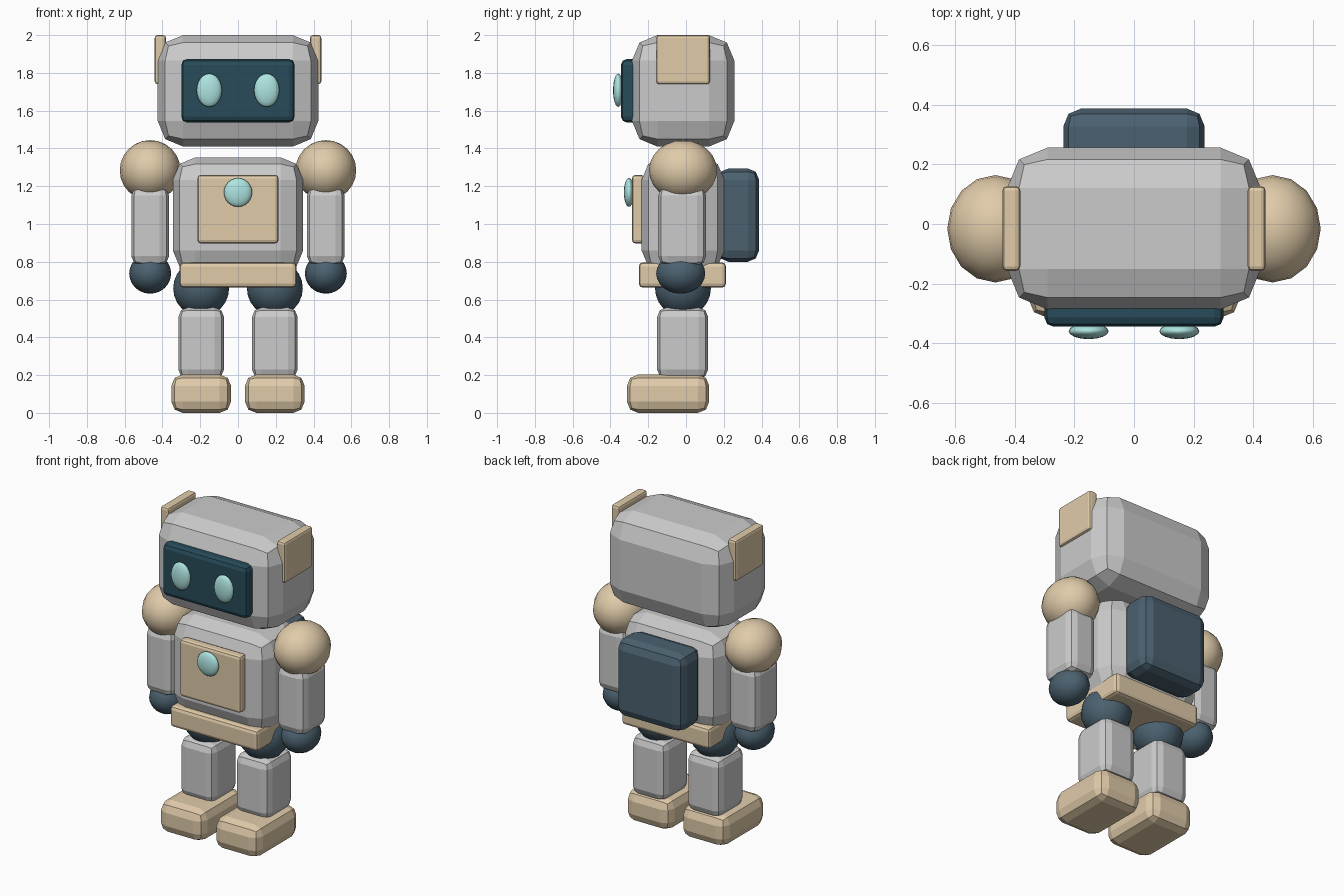
import bpy
import bmesh
from mathutils import Matrix, Vector

if "Cube" in bpy.data.objects:
    bpy.data.objects.remove(bpy.data.objects["Cube"])


def material(name, rgb):
    m = bpy.data.materials.new(name)
    m.diffuse_color = (*rgb, 1)
    m.use_nodes = True
    m.node_tree.nodes["Principled BSDF"].inputs["Base Color"].default_value = m.diffuse_color
    return m


TAN = material("tan", (0.75, 0.60, 0.40))
SLATE = material("slate", (0.07, 0.12, 0.16))
NAVY = material("navy", (0.02, 0.07, 0.10))
GLOW = material("glow", (0.42, 0.78, 0.75))
SIDES = (("left", -1), ("right", 1))
Y = -0.016  # body centre line


def finish(bm, name, mat, smooth):
    for f in bm.faces:
        f.smooth = smooth
    bmesh.ops.recalc_face_normals(bm, faces=bm.faces[:])
    me = bpy.data.meshes.new(name)
    bm.to_mesh(me)
    bm.free()
    ob = bpy.data.objects.new(name, me)
    bpy.context.collection.objects.link(ob)
    if mat:
        me.materials.append(mat)


def box(name, x, y, z, bevel, mat=None):
    """Chamfered box from (min, max) ranges, two bevel segments."""
    bm = bmesh.new()
    bmesh.ops.create_cube(bm, size=1)
    for v in bm.verts:
        v.co = Vector([(a + b) / 2 + c * (b - a) for c, (a, b) in zip(v.co, (x, y, z))])
    bmesh.ops.bevel(bm, geom=bm.edges[:], offset=bevel, offset_type='OFFSET',
                    segments=2, profile=0.5, affect='EDGES', clamp_overlap=True)
    finish(bm, name, mat, False)


def ball(name, centre, radii, mat, segments=16, rings=12):
    bm = bmesh.new()
    bmesh.ops.create_uvsphere(bm, u_segments=segments, v_segments=rings, radius=1,
                              matrix=Matrix.Translation(centre) @ Matrix.Diagonal((*radii, 1)))
    finish(bm, name, mat, True)


def span(centre, half):
    return (centre - half, centre + half)


# Head and face screen
box("head", span(0, 0.425), (-0.286, 0.256), (1.41, 2.0), 0.135)
box("face_screen", span(0, 0.30), (-0.344, -0.25), (1.538, 1.873), 0.03, NAVY)

# Torso, chest panel, belt, backpack
box("torso", span(0, 0.345), (-0.235, 0.203), (0.74, 1.353), 0.12)
box("chest_panel", span(0, 0.215), (-0.286, -0.22), (0.897, 1.26), 0.018, TAN)
ball("chest_light", (0, -0.302, 1.167), (0.075, 0.027, 0.076), GLOW)
box("belt", span(0, 0.31), (-0.25, 0.212), (0.663, 0.797), 0.022, TAN)
box("backpack", span(0, 0.237), (0.165, 0.387), (0.80, 1.294), 0.06, SLATE)

# Paired parts
for side, s in SIDES:
    ball(f"{side}_eye", (s * 0.152, -0.359, 1.708), (0.067, 0.027, 0.088), GLOW)
    box(f"{side}_ear_panel", span(s * 0.411, 0.03), (-0.157, 0.127), (1.74, 2.0), 0.015, TAN)
    ball(f"{side}_shoulder", (s * 0.465, Y, 1.284), (0.161, 0.18, 0.16), TAN)
    box(f"{side}_arm", span(s * 0.465, 0.1), span(Y - 0.004, 0.127), (0.78, 1.2), 0.05)
    ball(f"{side}_hand", (s * 0.465, Y - 0.012, 0.738), (0.111, 0.13, 0.107), SLATE)
    ball(f"{side}_hip", (s * 0.195, Y, 0.66), (0.148, 0.148, 0.15), SLATE)
    box(f"{side}_leg", span(s * 0.195, 0.121), span(Y - 0.002, 0.135), (0.18, 0.558), 0.05)
    box(f"{side}_foot", span(s * 0.195, 0.158), (-0.313, 0.123), (0.0, 0.203), 0.06, TAN)
